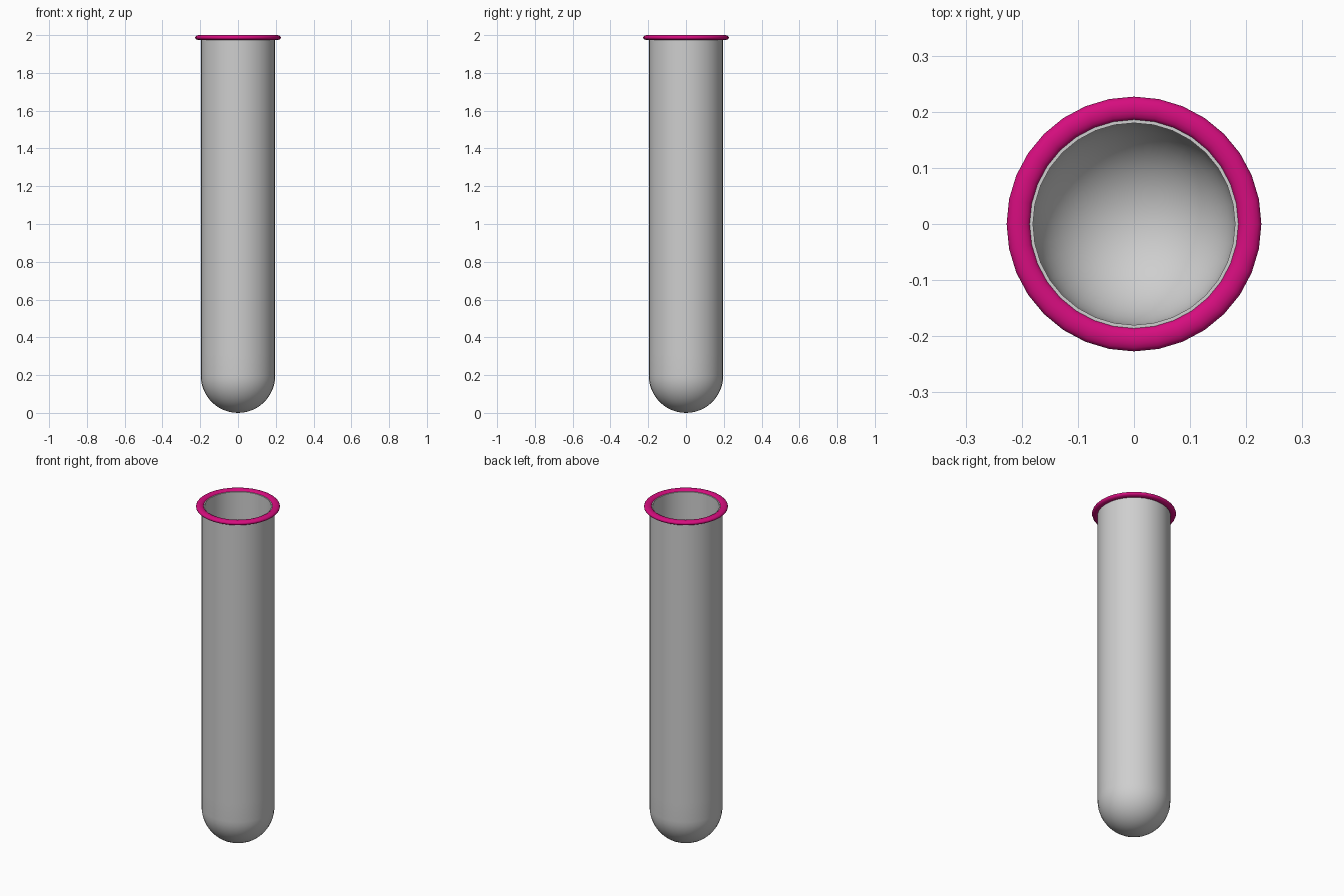
import bpy, bmesh, math

if "Cube" in bpy.data.objects:
    bpy.data.objects.remove(bpy.data.objects["Cube"])

SEG = 32


def material(name, rgb):
    m = bpy.data.materials.new(name)
    m.diffuse_color = (*rgb, 1)
    m.use_nodes = True
    m.node_tree.nodes["Principled BSDF"].inputs["Base Color"].default_value = m.diffuse_color
    return m


def lathe(name, profile, mat, closed=True):
    # Revolve an (r, z) profile about z; points with r = 0 become poles
    bm = bmesh.new()
    rings = []
    for r, z in profile:
        n = 1 if r < 1e-6 else SEG
        rings.append([bm.verts.new((r * math.cos(2 * math.pi * i / SEG),
                                    r * math.sin(2 * math.pi * i / SEG), z)) for i in range(n)])
    pairs = list(zip(rings, rings[1:]))
    if closed:
        pairs.append((rings[-1], rings[0]))
    for a, b in pairs:
        for i in range(SEG):
            j = (i + 1) % SEG
            quad = [a[i % len(a)], a[j % len(a)], b[j % len(b)], b[i % len(b)]]
            bm.faces.new(list(dict.fromkeys(quad)))
    bmesh.ops.recalc_face_normals(bm, faces=bm.faces)
    me = bpy.data.meshes.new(name)
    bm.to_mesh(me)
    bm.free()
    me.materials.append(mat)
    ob = bpy.data.objects.new(name, me)
    bpy.context.collection.objects.link(ob)
    bpy.ops.object.select_all(action='DESELECT')
    ob.select_set(True)
    bpy.context.view_layer.objects.active = ob
    bpy.ops.object.shade_smooth_by_angle(angle=math.radians(40))
    return ob


def bowl(r, zc, n=12):
    pts = [(r * math.sin(math.pi / 2 * k / n), zc - r * math.cos(math.pi / 2 * k / n))
           for k in range(n + 1)]
    pts[0] = (0, zc - r)
    return pts


glass = material("pale_grey_glass", (0.62, 0.62, 0.62))
pink = material("magenta_rim", (0.67, 0.004, 0.21))

# Hollow tube: outer skin up, over the lip, inner skin down
R, RI, TOP = 0.197, 0.18, 1.99
outer = bowl(R, R) + [(R, 0.31), (R, TOP)]
inner = bowl(RI, R) + [(RI, 0.31), (RI, TOP)]
lathe("tube", outer + inner[::-1], glass, closed=False)

# Rolled rim with an oval section
rim = [(0.206 + 0.021 * math.cos(2 * math.pi * k / 16),
        1.987 + 0.013 * math.sin(2 * math.pi * k / 16)) for k in range(16)]
lathe("rim", rim, pink)
